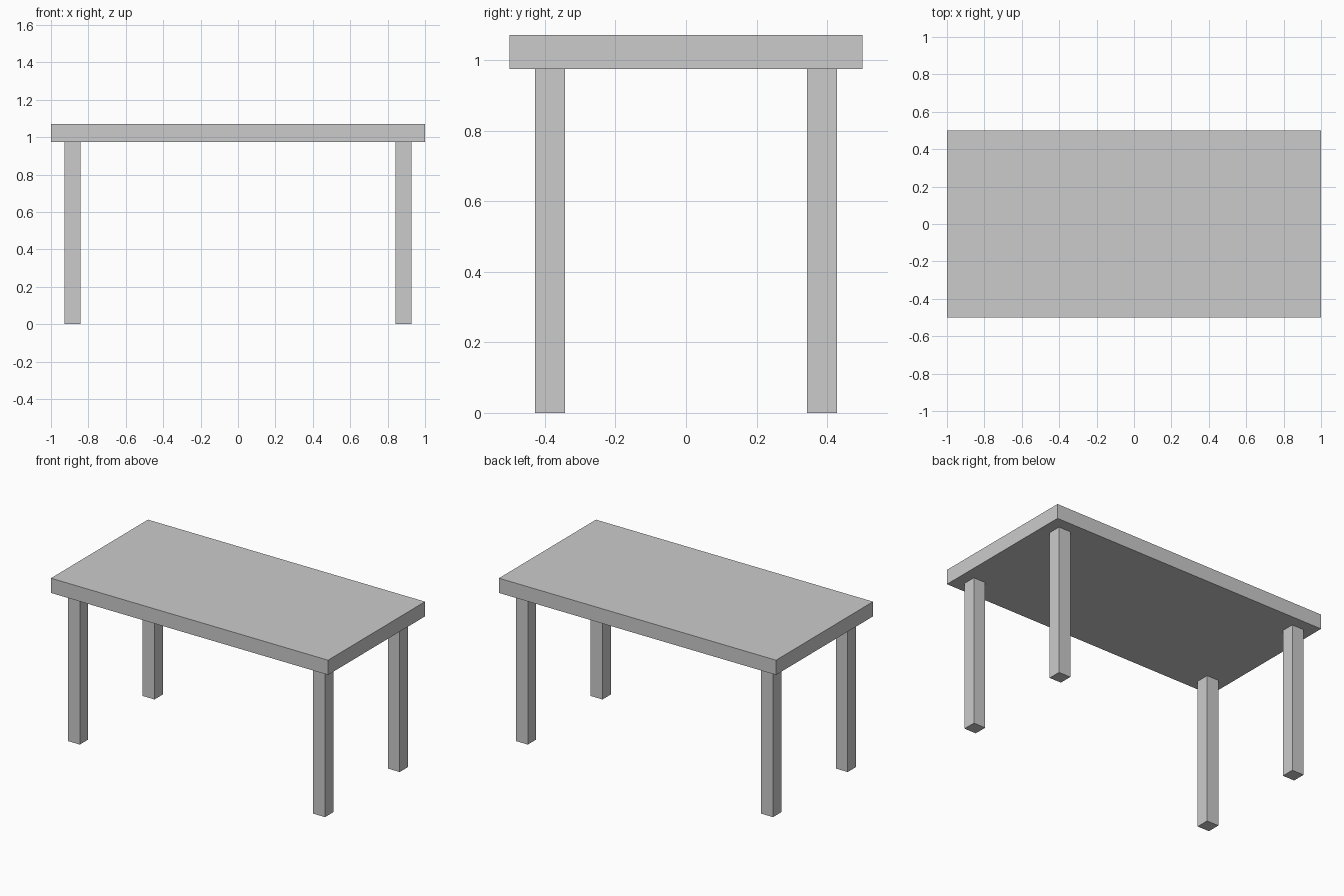
import bpy

if "Cube" in bpy.data.objects:
    bpy.data.objects.remove(bpy.data.objects["Cube"])


def box(name, lo, hi):
    """Axis-aligned box between two corners, with the scale applied."""
    centre = [(a + b) / 2 for a, b in zip(lo, hi)]
    bpy.ops.mesh.primitive_cube_add(size=1, location=centre)
    obj = bpy.context.object
    obj.name = name
    obj.scale = [b - a for a, b in zip(lo, hi)]
    bpy.ops.object.transform_apply(location=False, rotation=False, scale=True)
    return obj


UNDERSIDE, TOP = 0.975, 1.071
LEG_X, LEG_Y, LEG_HALF = 0.885, 0.385, 0.0425

# Tabletop slab
box("tabletop", (-1, -0.5, UNDERSIDE), (1, 0.5, TOP))

# Four square legs, inset from the corners
for side, sx in (("left", -1), ("right", 1)):
    for end, sy in (("front", -1), ("back", 1)):
        x, y = sx * LEG_X, sy * LEG_Y
        box(f"{end}_{side}_leg",
            (x - LEG_HALF, y - LEG_HALF, 0),
            (x + LEG_HALF, y + LEG_HALF, UNDERSIDE))
